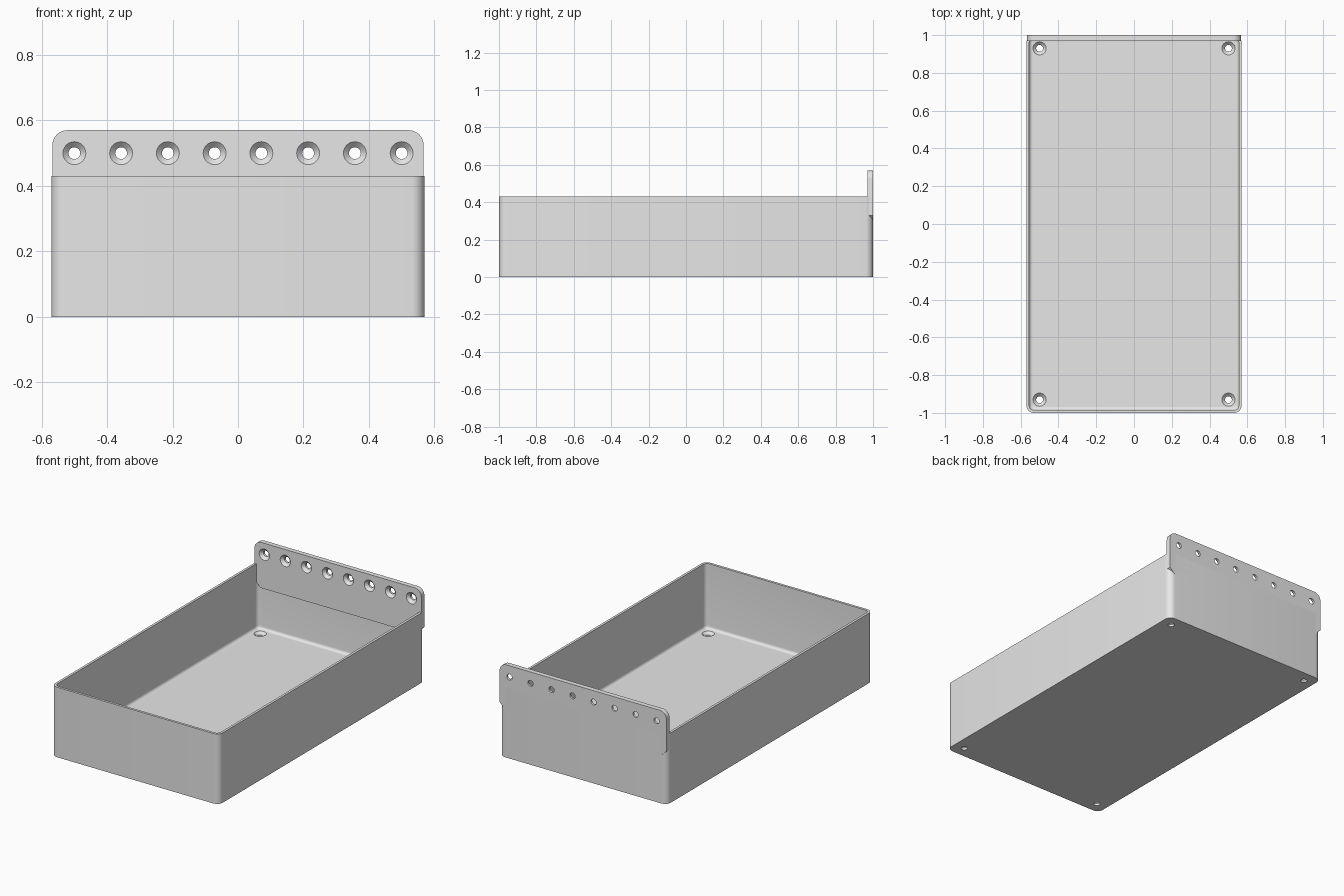
import bpy, bmesh
from math import sin, cos, pi, radians
from mathutils import Vector, Matrix

old = bpy.data.objects.get("Cube")
if old:
    bpy.data.objects.remove(old, do_unlink=True)

HX, HY, HEIGHT = 0.57, 1.0, 0.43      # tray half sizes and height
CORNER, WALL, FLOOR, FILLET = 0.04, 0.015, 0.03, 0.018
PLATE_FRONT, PLATE_TOP, PLATE_LOW = 0.97, 0.57, 0.29

grey = bpy.data.materials.new("plain grey")
grey.use_nodes = True
grey.diffuse_color = (0.8, 0.8, 0.8, 1)
grey.node_tree.nodes["Principled BSDF"].inputs["Base Color"].default_value = (0.8, 0.8, 0.8, 1)


def arc(cx, cy, r, start, steps=8):
    """Quarter circle, counter-clockwise from start (in quarter turns)."""
    return [(cx + r * cos((start + i / steps) * pi / 2),
             cy + r * sin((start + i / steps) * pi / 2)) for i in range(steps + 1)]


def tray_ring(inset, z):
    hx, hy, r = HX - inset, HY - inset, max(CORNER - inset, 0.006)
    signs = [(1, 1), (-1, 1), (-1, -1), (1, -1)]
    return [Vector((x, y, z)) for q, (sx, sy) in enumerate(signs)
            for x, y in arc(sx * (hx - r), sy * (hy - r), r, q)]


def add_loft(bm, rings):
    """Skin a row of matching rings and cap both ends."""
    loops = [[bm.verts.new(p) for p in ring] for ring in rings]
    for a, b in zip(loops, loops[1:]):
        for i in range(len(a)):
            j = (i + 1) % len(a)
            bm.faces.new((a[i], a[j], b[j], b[i]))
    bm.faces.new(loops[0][::-1])
    bm.faces.new(loops[-1])


def make_object(name, bm):
    bmesh.ops.recalc_face_normals(bm, faces=bm.faces)
    mesh = bpy.data.meshes.new(name)
    bm.to_mesh(mesh)
    bm.free()
    mesh.materials.append(grey)
    obj = bpy.data.objects.new(name, mesh)
    bpy.context.collection.objects.link(obj)
    return obj


def cut_screw_holes(target, places):
    """Drill countersunk holes; each place has its wide mouth along local +z."""
    bm = bmesh.new()
    profile = [(0.018, -0.06), (0.018, -0.017), (0.035, 0), (0.035, 0.01)]
    for place in places:
        add_loft(bm, [[place @ Vector((r * cos(i * pi / 16), r * sin(i * pi / 16), z))
                       for i in range(32)] for r, z in profile])
    cutter = make_object(target.name + "_hole_cutter", bm)
    cutter.hide_render = True
    mod = target.modifiers.new("screw holes", 'BOOLEAN')
    mod.operation, mod.solver, mod.object = 'DIFFERENCE', 'EXACT', cutter
    activate(target)
    bpy.ops.object.modifier_apply(modifier=mod.name)
    bpy.data.objects.remove(cutter, do_unlink=True)


def activate(obj):
    bpy.ops.object.select_all(action='DESELECT')
    obj.select_set(True)
    bpy.context.view_layer.objects.active = obj


# Open tray: outside up, over the rim, down to a filleted floor
rings = [tray_ring(0, 0), tray_ring(0, HEIGHT), tray_ring(WALL, HEIGHT)]
for i in range(7):
    t = i / 6 * pi / 2
    rings.append(tray_ring(WALL + FILLET * (1 - cos(t)), FLOOR + FILLET * (1 - sin(t))))
bm = bmesh.new()
add_loft(bm, rings)
tray = make_object("tray", bm)
cut_screw_holes(tray, [Matrix.Translation((x, y, FLOOR))
                       for x in (-0.5, 0.5) for y in (-0.93, 0.93)])

# Back mounting plate: rounded top corners, chamfered lower corners
px, r, chamfer = 0.567, 0.045, 0.04
outline = arc(px - r, PLATE_TOP - r, r, 0) + arc(r - px, PLATE_TOP - r, r, 1)
outline += [(-px, PLATE_LOW + chamfer), (chamfer - px, PLATE_LOW),
            (px - chamfer, PLATE_LOW), (px, PLATE_LOW + chamfer)]
bm = bmesh.new()
add_loft(bm, [[Vector((x, y, z)) for x, z in outline] for y in (PLATE_FRONT, HY)])
plate = make_object("back_mounting_plate", bm)
cut_screw_holes(plate, [Matrix.Translation((-0.5 + i / 7, PLATE_FRONT, 0.5))
                        @ Matrix.Rotation(pi / 2, 4, 'X') for i in range(8)])

# Smooth curves, crisp edges
for obj in (tray, plate):
    activate(obj)
    bpy.ops.object.shade_smooth_by_angle(angle=radians(30))
